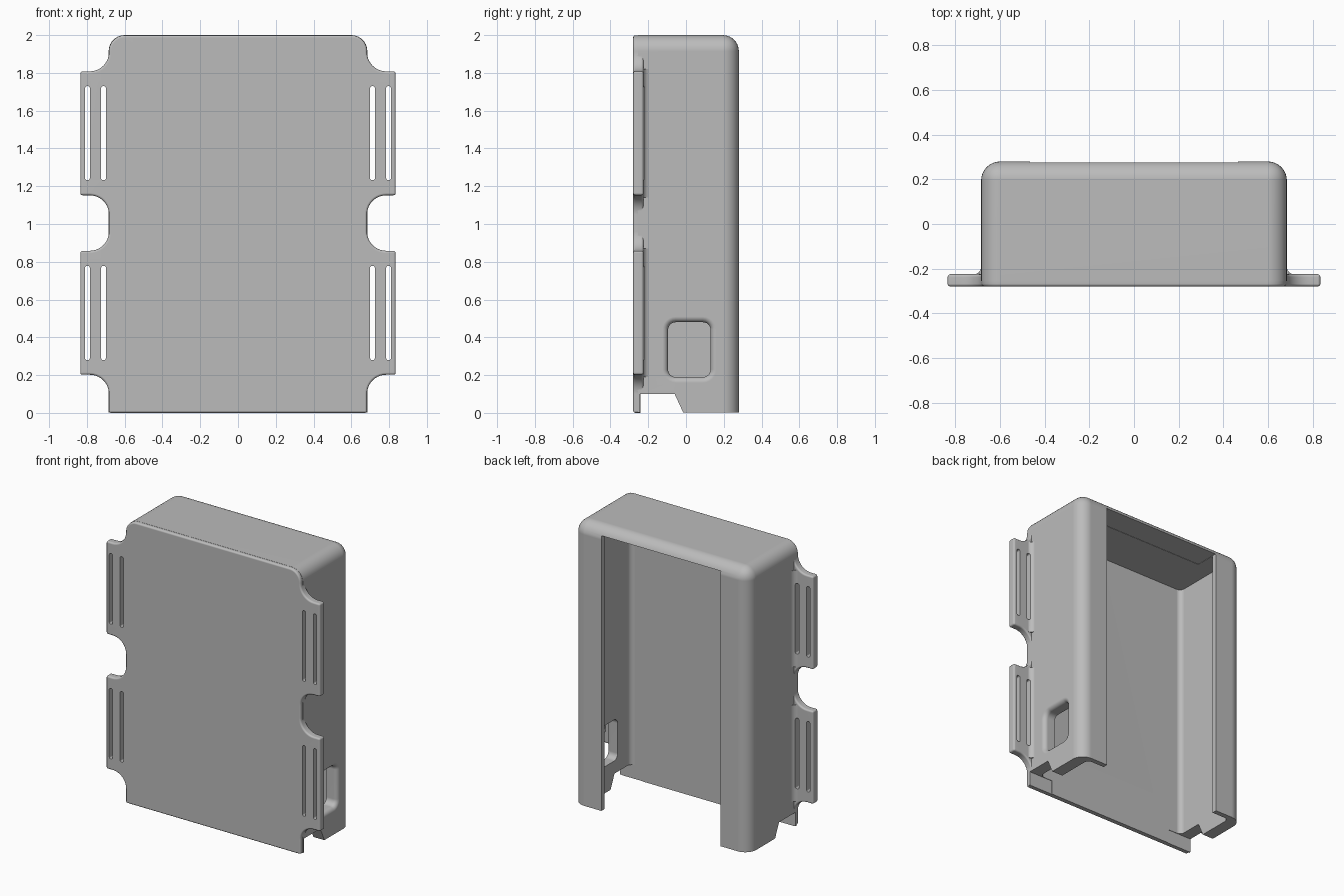
import bpy, bmesh, math
from mathutils import Vector

cube = bpy.data.objects.get("Cube")
if cube:
    bpy.data.objects.remove(cube, do_unlink=True)

grey = bpy.data.materials.new("plain_grey")
grey.use_nodes = True
GREY = (0.5, 0.5, 0.5, 1)
grey.diffuse_color = GREY
grey.node_tree.nodes["Principled BSDF"].inputs["Base Color"].default_value = GREY


def finish(bm, name):
    bmesh.ops.recalc_face_normals(bm, faces=bm.faces)
    mesh = bpy.data.meshes.new(name)
    bm.to_mesh(mesh)
    bm.free()
    ob = bpy.data.objects.new(name, mesh)
    bpy.context.collection.objects.link(ob)
    mesh.materials.append(grey)
    return ob


def box(name, lo, hi, radius=0, rule=None, segments=8):
    """Box between two corners; edges whose midpoint passes the rule are rounded."""
    bm = bmesh.new()
    bmesh.ops.create_cube(bm, size=1)
    for v in bm.verts:
        v.co = Vector([(l + h) / 2 + c * (h - l) for l, h, c in zip(lo, hi, v.co)])
    if rule:
        edges = [e for e in bm.edges if rule((e.verts[0].co + e.verts[1].co) / 2)]
        bmesh.ops.bevel(bm, geom=edges, offset=radius, segments=segments,
                        profile=0.5, affect='EDGES')
    return finish(bm, name)


def prism(name, outline, axis, start, end):
    """Extrude a 2D outline along x, y or z."""
    bm = bmesh.new()
    def place(p, d):
        c = list(p)
        c.insert(axis, d)
        return bm.verts.new(c)
    a = [place(p, start) for p in outline]
    b = [place(p, end) for p in outline]
    bm.faces.new(a)
    bm.faces.new(b[::-1])
    for i in range(len(a)):
        j = (i + 1) % len(a)
        bm.faces.new((a[i], b[i], b[j], a[j]))
    return finish(bm, name)


def arc(cx, cz, r, a0, a1, n=10):
    return [(cx + r * math.cos(math.radians(a0 + (a1 - a0) * i / n)),
             cz + r * math.sin(math.radians(a0 + (a1 - a0) * i / n))) for i in range(n + 1)]


def apply(ob, mod):
    bpy.context.view_layer.objects.active = ob
    bpy.ops.object.modifier_apply(modifier=mod.name)


def combine(target, other, operation):
    mod = target.modifiers.new(operation, 'BOOLEAN')
    mod.operation, mod.solver, mod.object = operation, 'EXACT', other
    apply(target, mod)
    bpy.data.objects.remove(other, do_unlink=True)


# Case body, rounded on its back and top edges
case = box("case", (-0.685, -0.255, 0.002), (0.685, 0.28, 2), 0.085,
           lambda m: (abs(m.x) > 0.6) + (m.y > 0.2) + (m.z > 1.9) == 2)

# Front plate with four strap tabs
half = [(0.683, 0)]
half += arc(0.785, 0.1, 0.102, 180, 90)
half += [(0.835, 0.202), (0.835, 0.858)]
half += arc(0.785, 0.96, 0.102, 270, 180)
half += arc(0.785, 1.05, 0.102, 180, 90)
half += [(0.835, 1.152), (0.835, 1.808)]
half += arc(0.785, 1.91, 0.102, 270, 180)
half += arc(0.6, 1.916, 0.083, 0, 90)
plate = prism("front_plate", half + [(-x, z) for x, z in reversed(half)], 1, -0.28, -0.225)
bevel = plate.modifiers.new("soft_edges", 'BEVEL')
bevel.width, bevel.segments = 0.012, 3
bevel.limit_method, bevel.angle_limit = 'ANGLE', math.radians(40)
apply(plate, bevel)
combine(case, plate, 'UNION')

# Coves where the tabs meet the side walls
for side in (-1, 1):
    for z0, z1 in ((0.19, 0.87), (1.14, 1.82)):
        cove = [(side * x, y) for x, y in
                [(0.67, -0.24), (0.72, -0.24)] + arc(0.72, -0.19, 0.036, 270, 180, 6)
                + [(0.67, -0.19)]]
        combine(case, prism("tab_cove", cove, 2, z0, z1), 'UNION')

# Hollow inside, open at the bottom, and wide opening in the back
combine(case, box("cavity", (-0.6, -0.24, -0.5), (0.6, 0.245, 1.94), 0.035,
                  lambda m: abs(m.x) > 0.5 and abs(m.y) > 0.1, 6), 'DIFFERENCE')
combine(case, box("back_opening", (-0.465, 0.1, -0.6), (0.465, 0.5, 1.942)), 'DIFFERENCE')

# Notches at the foot of both side walls
for side in (-1, 1):
    notch = [(-0.243, -0.1), (-0.243, 0.1), (-0.06, 0.1), (-0.015, 0.002), (-0.015, -0.1)]
    combine(case, prism("foot_notch", notch, 0, side * 0.5, side * 0.9), 'DIFFERENCE')

# Strap slots, two in each tab
for side in (-1, 1):
    for x in (0.712, 0.797):
        for z0, z1 in ((0.28, 0.778), (1.232, 1.73)):
            cx = side * x
            slot = box("strap_slot", (cx - 0.0125, -0.4, z0), (cx + 0.0125, -0.1, z1), 0.01,
                       lambda m: abs(m.y + 0.25) < 0.01, 4)
            combine(case, slot, 'DIFFERENCE')


# Window in the left wall, flared towards the outside
def window_ring(grow):
    r = 0.04 + grow
    return [p for cy, cz, a in ((0.09, 0.44, 0), (-0.055, 0.44, 90),
                                (-0.055, 0.23, 180), (0.09, 0.23, 270))
            for p in arc(cy, cz, r, a, a + 90, 6)]


bm = bmesh.new()
flare = [(0.5, 0)] + [(0.655 + 0.03 * math.sin(t), 0.03 * (1 - math.cos(t)))
                      for t in (math.pi / 2 * i / 5 for i in range(6))] + [(0.75, 0.03)]
rings = [[bm.verts.new((x, y, z)) for y, z in window_ring(g)] for x, g in flare]
for a, b in zip(rings, rings[1:]):
    for i in range(len(a)):
        j = (i + 1) % len(a)
        bm.faces.new((a[i], a[j], b[j], b[i]))
bm.faces.new(rings[0])
bm.faces.new(rings[-1])
combine(case, finish(bm, "side_window"), 'DIFFERENCE')

# Smooth shading with crisp edges
bpy.ops.object.select_all(action='DESELECT')
case.select_set(True)
bpy.context.view_layer.objects.active = case
bpy.ops.object.shade_smooth_by_angle(angle=math.radians(35))
case.modifiers.new("even_shading", 'WEIGHTED_NORMAL').keep_sharp = True
